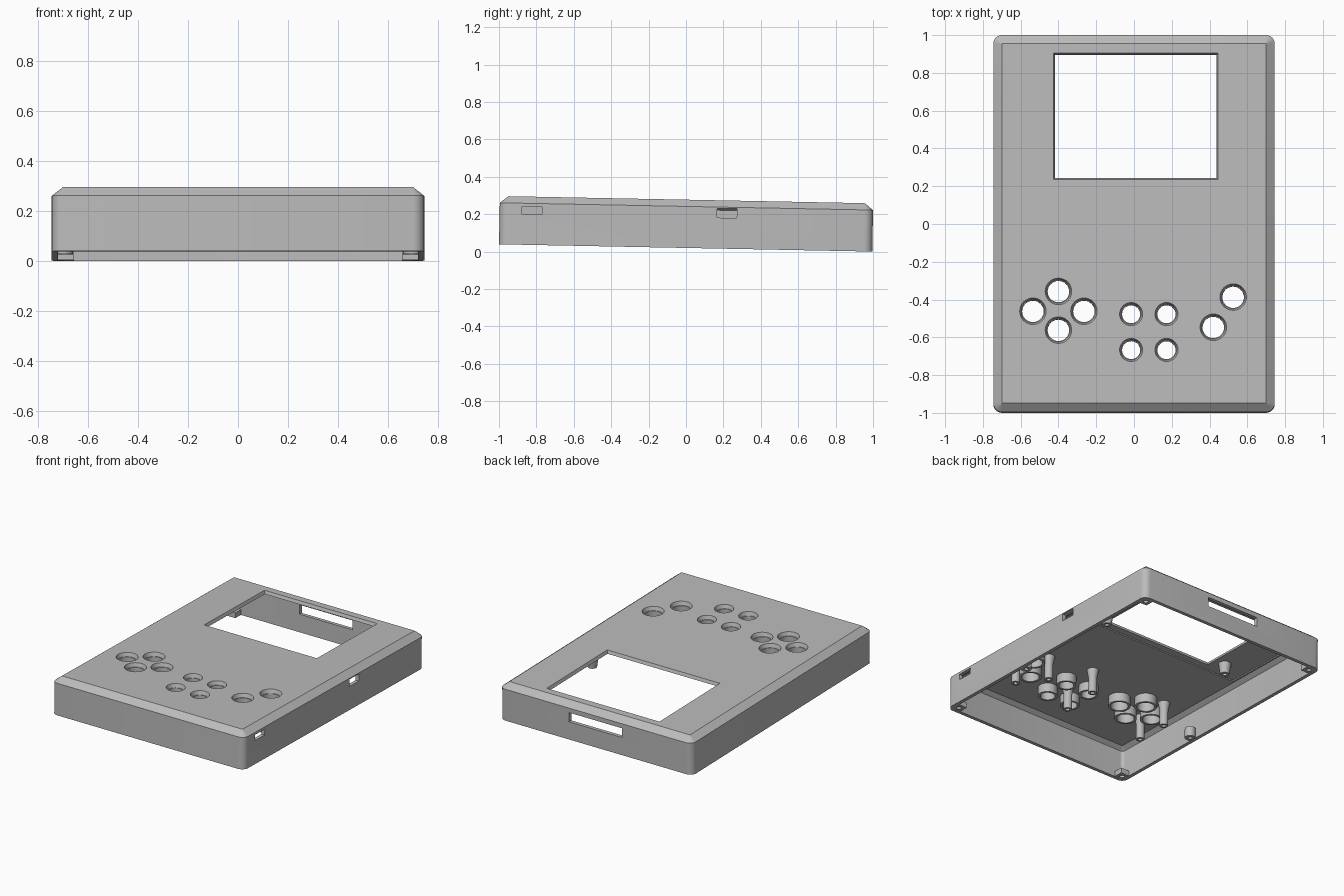
import bpy, bmesh, math
from mathutils import Matrix

cube = bpy.data.objects.get("Cube")
if cube:
    bpy.data.objects.remove(cube, do_unlink=True)

HX, HY, TOP, WALL = 0.745, 0.998, 0.258, 0.025
CEIL = TOP - 0.03
TILT = Matrix.Translation((0, -0.002, 0.0195)) @ Matrix.Rotation(-0.0195, 4, "X")

grey = bpy.data.materials.new("light grey plastic")
grey.use_nodes = True
colour = (0.5, 0.5, 0.5, 1)
grey.diffuse_color = colour
grey.node_tree.nodes["Principled BSDF"].inputs["Base Color"].default_value = colour


def make(name, bm):
    bmesh.ops.recalc_face_normals(bm, faces=bm.faces)
    mesh = bpy.data.meshes.new(name)
    bm.to_mesh(mesh)
    bm.free()
    ob = bpy.data.objects.new(name, mesh)
    bpy.context.collection.objects.link(ob)
    mesh.materials.append(grey)
    return ob


def activate(ob):
    bpy.ops.object.select_all(action="DESELECT")
    ob.select_set(True)
    bpy.context.view_layer.objects.active = ob


def finish(ob):
    ob.data.transform(TILT)
    activate(ob)
    bpy.ops.object.shade_smooth_by_angle(angle=math.radians(30))


def bridge(bm, a, b):
    for i in range(len(a)):
        j = (i + 1) % len(a)
        bm.faces.new((a[i], a[j], b[j], b[i]))


def rounded_ring(bm, inset, radius, z, steps=6):
    """One rounded-rectangle loop of the case outline."""
    ring = []
    for k, (sx, sy) in enumerate([(1, 1), (-1, 1), (-1, -1), (1, -1)]):
        for s in range(steps + 1):
            a = math.pi / 2 * (k + s / steps)
            ring.append(bm.verts.new((sx * (HX - inset - radius) + radius * math.cos(a),
                                      sy * (HY - inset - radius) + radius * math.sin(a), z)))
    return ring


def lathe(name, profile, x, y, segs=32):
    """Closed ring-shaped solid turned around a vertical axis."""
    bm = bmesh.new()
    loops = [[bm.verts.new((x + r * math.cos(2 * math.pi * i / segs),
                            y + r * math.sin(2 * math.pi * i / segs), z))
              for i in range(segs)] for r, z in profile]
    for a, b in zip(loops, loops[1:] + loops[:1]):
        bridge(bm, a, b)
    return make(name, bm)


def frustum(name, lo, hi, grow=0.0):
    """Box between two corners, its top spread outward by grow."""
    bm = bmesh.new()
    bmesh.ops.create_cube(bm, size=1)
    for v in bm.verts:
        up = v.co.z > 0
        for i in range(3):
            side = 1 if v.co[i] > 0 else -1
            v.co[i] = (hi[i] if side > 0 else lo[i]) + (side * grow if up and i < 2 else 0)
    return make(name, bm)


def cut(target, cutter):
    cutter.hide_render = True
    mod = target.modifiers.new("cut", "BOOLEAN")
    mod.operation, mod.solver, mod.object = "DIFFERENCE", "EXACT", cutter
    activate(target)
    bpy.ops.object.modifier_apply(modifier=mod.name)
    bpy.data.objects.remove(cutter, do_unlink=True)


# Case shell: open at the bottom, chamfered around the top
bm = bmesh.new()
rings = [rounded_ring(bm, *r) for r in [
    (0.046, 0.001, TOP), (0, 0.046, 0.222), (0, 0.046, 0),
    (WALL, 0.022, 0), (WALL, 0.022, 0.205), (0.055, 0.001, CEIL)]]
for a, b in zip(rings, rings[1:]):
    bridge(bm, a, b)
bm.faces.new(rings[0])
bm.faces.new(rings[-1])
shell = make("case_shell", bm)

# Display recess and bevelled window
cut(shell, frustum("recess_cutter", (-0.68, 0.19, 0.2), (0.5, 0.94, CEIL + 0.008)))
cut(shell, frustum("window_cutter", (-0.413, 0.247, CEIL - 0.01), (0.431, 0.887, TOP + 0.005), 0.016))

# Side ports and rear slot
cut(shell, frustum("front_port_cutter", (0.65, -0.88, 0.165), (0.8, -0.77, 0.205)))
cut(shell, frustum("middle_port_cutter", (0.65, 0.165, 0.165), (0.8, 0.27, 0.215)))
cut(shell, frustum("rear_slot_cutter", (-0.205, 0.9, 0.125), (0.205, 1.1, 0.19)))

# Button holes with guide tubes below
pad = [(-0.4, -0.36), (-0.535, -0.465), (-0.265, -0.465), (-0.4, -0.565)]
action = [(0.525, -0.39), (0.42, -0.55)]
small = [(x, y) for x in (-0.015, 0.172) for y in (-0.48, -0.67)]
groups = [("direction", pad, 0.057), ("action", action, 0.057), ("menu", small, 0.048)]
for label, places, r in groups:
    for i, (x, y) in enumerate(places):
        bm = bmesh.new()
        bmesh.ops.create_cone(bm, cap_ends=True, segments=32, radius1=r + 0.001,
                              radius2=r + 0.014, depth=0.04,
                              matrix=Matrix.Translation((x, y, TOP - 0.018)))
        cut(shell, make("hole_cutter", bm))
        finish(lathe(f"{label}_button_guide_{i + 1}",
                     [(r + 0.016, CEIL + 0.004), (r + 0.016, 0.165), (r, 0.165), (r, CEIL + 0.004)], x, y))
finish(shell)

# Tapered screw posts for the button boards
for i, (x, y) in enumerate([(-0.53, -0.57), (-0.53, -0.33), (0.1, -0.3),
                            (0.08, -0.575), (0.43, -0.35), (0.56, -0.53)]):
    finish(lathe(f"board_post_{i + 1}", [
        (0.04, CEIL + 0.003), (0.028, 0.17), (0.028, 0.06),
        (0.014, 0.06), (0.014, CEIL + 0.003)], x, y, 20))

# Short posts beside the display, and closure bosses on the side walls
for side, sx in (("left", 1), ("right", -1)):
    finish(lathe(f"display_post_{side}", [
        (0.042, CEIL + 0.01), (0.03, 0.16), (0.014, 0.16), (0.014, CEIL + 0.01)],
        sx * 0.5, 0.32, 20))
    finish(lathe(f"wall_boss_{side}", [
        (0.035, 0.07), (0.035, 0.002), (0.014, 0.002), (0.014, 0.07)],
        sx * 0.695, -0.26, 20))

    # Corner blocks with screw holes
    for end, sy in (("back", 1), ("front", -1)):
        cx, cy = sx * 0.692, sy * 0.945
        block = frustum(f"corner_block_{end}_{side}", (cx - 0.036, cy - 0.036, 0.001),
                        (cx + 0.036, cy + 0.036, 0.038))
        bm = bmesh.new()
        bmesh.ops.create_cone(bm, cap_ends=True, segments=20, radius1=0.016, radius2=0.016,
                              depth=0.2, matrix=Matrix.Translation((cx, cy, 0.02)))
        cut(block, make("screw_cutter", bm))
        finish(block)
